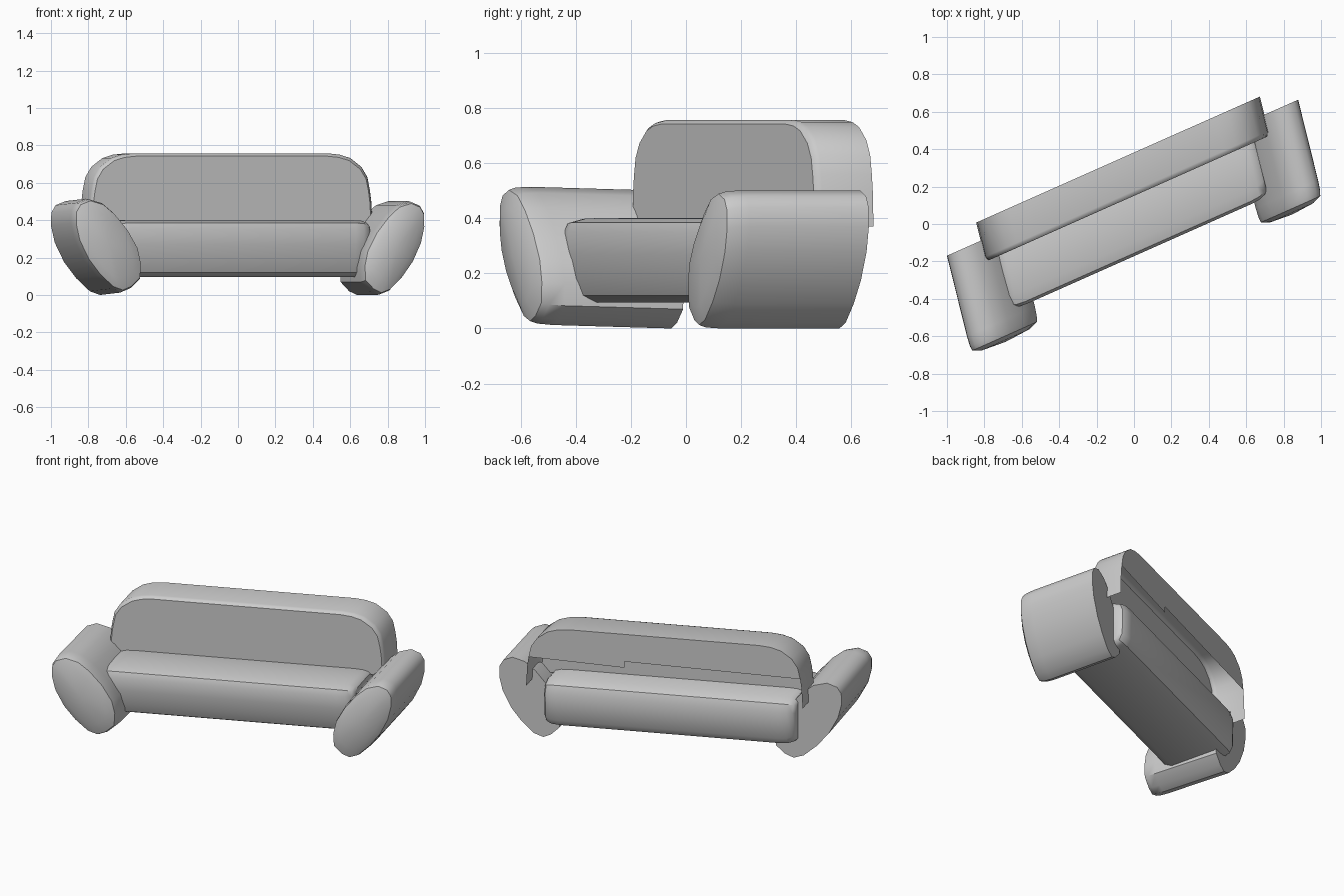
import bpy, bmesh, math
from mathutils import Vector

if "Cube" in bpy.data.objects:
    bpy.data.objects.remove(bpy.data.objects["Cube"])

# Slanted sofa frame: U runs along the sofa, W runs towards its back
U, W = Vector((0.914, 0.406, 0)), Vector((-0.24, 0.97, 0))


def place(a, b, z):
    return U * a + W * b + Vector((0, 0, z))


def loft(name, rings, cap_start=None, cap_end=None, closed=True, angle=35):
    """Skin a list of rings of (a, b, z).
    A cap is 'flat', a centre point, or a list of points completing a flat face."""
    bm = bmesh.new()
    vs = [[bm.verts.new(place(*p)) for p in r] for r in rings]
    n = len(rings[0])
    for r, s in zip(vs, vs[1:]):
        for i in range(n if closed else n - 1):
            j = (i + 1) % n
            bm.faces.new((r[i], r[j], s[j], s[i]))
    for ring, cap in ((vs[0], cap_start), (vs[-1], cap_end)):
        if cap == 'flat':
            bm.faces.new(ring)
        elif isinstance(cap, list):
            bm.faces.new(ring[2:-2] + [bm.verts.new(place(*p)) for p in cap])
        elif cap:
            c = bm.verts.new(place(*cap))
            for i in range(n):
                bm.faces.new((ring[i], ring[(i + 1) % n], c))
    bmesh.ops.recalc_face_normals(bm, faces=bm.faces)
    me = bpy.data.meshes.new(name)
    bm.to_mesh(me)
    bm.free()
    ob = bpy.data.objects.new(name, me)
    bpy.context.collection.objects.link(ob)
    bpy.ops.object.select_all(action='DESELECT')
    ob.select_set(True)
    bpy.context.view_layer.objects.active = ob
    bpy.ops.object.shade_smooth_by_angle(angle=math.radians(angle))
    return ob


# Seat cushion: side profile (b, z) carried along the sofa with rounded ends
seat = [(-0.145, 0.385), (-0.16, 0.35), (-0.157, 0.27), (-0.145, 0.18),
        (-0.12, 0.12), (-0.07, 0.095), (0.24, 0.095), (0.305, 0.11),
        (0.33, 0.15), (0.335, 0.32), (0.315, 0.37), (0.26, 0.395),
        (0.05, 0.402), (-0.09, 0.4)]


def seat_ring(a, s):
    return [(a - 0.012, 0.085 + (b - 0.085) * s, 0.25 + (z - 0.25) * s)
            for b, z in seat]


ends = [(-0.755, 0.84), (-0.742, 0.92), (-0.71, 0.98), (-0.66, 1.0)]
loft("seat", [seat_ring(a, s) for a, s in ends] +
     [seat_ring(-a, s) for a, s in reversed(ends)], 'flat', 'flat')

# Backrest: arched shell, open below, its rear closed only by a stepped top strip
half = [(0.83, 0.37), (0.823, 0.5), (0.815, 0.56), (0.80, 0.63), (0.765, 0.685),
        (0.70, 0.732), (0.64, 0.75), (0.57, 0.757)]
arch = half + [(-a, z) for a, z in reversed(half)]


def arch_ring(b, inset):
    k = 1 - inset / 0.83
    return [(a * k, b, 0.37 + (z - 0.37) * (1 - inset / 0.39)) for a, z in arch]


strip_edge = [(0.24, 0.355, 0.58), (0.24, 0.355, 0.54)]
loft("backrest", [arch_ring(0.355, 0), arch_ring(0.165, 0),
                  arch_ring(0.15, 0.005), arch_ring(0.14, 0.015)],
     strip_edge, 'flat', closed=False)

# Armrests: outward-leaning oval rolls with a domed front and a flat rear
oval = [(1.025, 0.44), (1.0, 0.48), (0.94, 0.502), (0.86, 0.48), (0.79, 0.425),
        (0.71, 0.335), (0.65, 0.235), (0.63, 0.15), (0.635, 0.07), (0.69, 0.02),
        (0.74, 0.0), (0.80, 0.02), (0.88, 0.09), (0.95, 0.175), (1.005, 0.28),
        (1.027, 0.37)]


def arm_ring(side, b, s, dz, width):
    return [(side * (1.03 + (0.83 - 1.03 + (a - 0.83) * s) * width), b,
             0.25 + dz + (z - 0.25) * s) for a, z in oval]


# The left roll rises slightly towards the front; the right one is a little slimmer
for side, name, rise, width in ((-1, "left_armrest", 0.014, 1.0),
                                (1, "right_armrest", 0.0, 0.92)):
    loft(name, [arm_ring(side, b, s, rise * d, width) for b, s, d in
                ((0.255, 1, 0), (-0.19, 1, 0.9), (-0.245, 0.985, 1),
                 (-0.272, 0.95, 1), (-0.292, 0.7, 1))],
         'flat', (side * (1.03 - 0.2 * width), -0.302, 0.25 + rise), angle=40)
